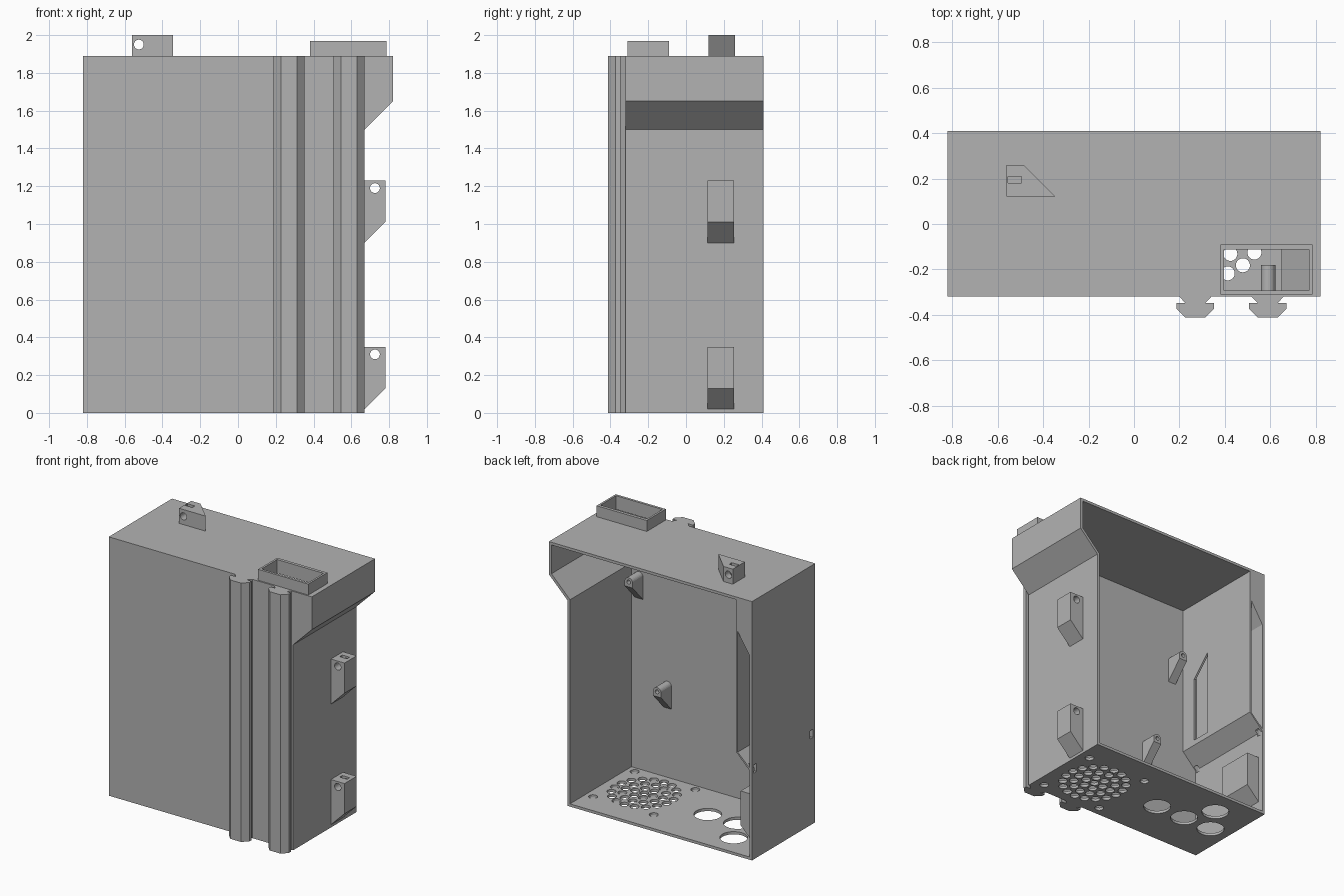
import bpy, bmesh
from math import sin, cos, pi, radians
from mathutils import Vector

if "Cube" in bpy.data.objects:
    bpy.data.objects.remove(bpy.data.objects["Cube"])

grey = bpy.data.materials.new("plain grey")
grey.use_nodes = True
colour = (0.45, 0.45, 0.45, 1)
grey.diffuse_color = colour
grey.node_tree.nodes["Principled BSDF"].inputs["Base Color"].default_value = colour

# Profile coordinates and depth mapped to x, y, z for each extrusion axis
AXES = {"x": lambda p, d: (d, p[0], p[1]),
        "y": lambda p, d: (p[0], d, p[1]),
        "z": lambda p, d: (p[0], p[1], d)}


def prism(pts, axis, a, b):
    return (pts, axis, a, b)


def rect(x0, x1, y0, y1):
    return [(x0, y0), (x1, y0), (x1, y1), (x0, y1)]


def circle(x, y, r, n=24):
    return [(x + r * cos(2 * pi * i / n), y + r * sin(2 * pi * i / n)) for i in range(n)]


def build(name, *prisms):
    bm = bmesh.new()
    for pts, axis, a, b in prisms:
        f = AXES[axis]
        low = bm.faces.new([bm.verts.new(f(p, a)) for p in pts])
        geo = bmesh.ops.extrude_face_region(bm, geom=[low])["geom"]
        move = Vector(f((0, 0), b - a))
        bmesh.ops.translate(bm, vec=move, verts=[v for v in geo if isinstance(v, bmesh.types.BMVert)])
    bmesh.ops.recalc_face_normals(bm, faces=bm.faces)
    mesh = bpy.data.meshes.new(name)
    bm.to_mesh(mesh)
    bm.free()
    mesh.materials.append(grey)
    obj = bpy.data.objects.new(name, mesh)
    bpy.context.scene.collection.objects.link(obj)
    return obj


def cut(obj, *prisms):
    cutter = build("cutter", *prisms)
    cutter.hide_render = True
    mod = obj.modifiers.new("cut", "BOOLEAN")
    mod.operation = "DIFFERENCE"
    mod.solver = "EXACT"
    mod.object = cutter
    deps = bpy.context.evaluated_depsgraph_get()
    deps.update()
    mesh = bpy.data.meshes.new_from_object(obj.evaluated_get(deps))
    obj.modifiers.clear()
    obj.data = mesh
    bpy.data.objects.remove(cutter)


# Case with a side bulge, hollow and open at the back
FRONT, BACK, TOP = -0.32, 0.41, 1.89
case = build("case", prism([(-.82, 0), (.67, 0), (.67, 1.5), (.82, 1.65), (.82, TOP), (-.82, TOP)],
                           "y", FRONT, BACK))
cut(case, prism([(-.80, .02), (.65, .02), (.65, 1.51), (.80, 1.66), (.80, 1.87),
                 (-.69, 1.87), (-.69, .76), (-.80, .65)], "y", -.30, .6))

# Pocket in the thick side wall, its window and two slits
cut(case, prism([(-.80, .67), (-.705, .76), (-.705, 1.64), (-.80, 1.49)], "y", -.29, .6))
cut(case, prism([(-.185, .8), (-.04, .8), (-.04, 1.43), (-.185, 1.28)], "x", -.74, -.6),
    *[prism(rect(y - .017, y + .017, .63, .69), "x", -.9, -.78) for y in (.375, -.276)])

# Fan grille, fan screw holes and cable holes in the floor, and the top opening
FX, FY = .345, -.01
holes = [(FX, FY, .03)]
for count, radius, start in ((6, .073, 0), (12, .145, 3), (18, .218, 8)):
    for i in range(count):
        a = radians(start + 360 * i / count)
        holes.append((FX + radius * cos(a), FY + radius * sin(a), .031))
holes += [(FX + sx * .245, FY + sy * .24, .03) for sx in (-1, 1) for sy in (-1, 1)]
holes += [(-.19, .02, .093), (-.43, .02, .093), (-.54, .22, .093), (-.665, .02, .093)]
cut(case, *[prism(circle(*h), "z", -.1, .1) for h in holes],
    prism(rect(.395, .77, -.292, -.113), "z", 1.8, 2.2))

# Collar around the top opening
collar = build("top_collar", prism(rect(.38, .785, -.31, -.09), "z", TOP - .005, 1.97))
cut(collar, prism(rect(.395, .77, -.292, -.113), "z", 1.8, 2.2))

# Two T-shaped rails down the front
half = [(.07, FRONT + .005), (.07, FRONT), (.045, -.347), (.083, -.347), (.083, -.372), (.043, -.412)]
for name, cx in (("inner_rail", .27), ("outer_rail", .588)):
    outline = [(cx + x, y) for x, y in half] + [(cx - x, y) for x, y in reversed(half)]
    build(name, prism(outline, "z", 0, TOP))

# Hook tabs on the side, with a bolt hole and a nut slot
for name, z in (("upper_side_tab", .9), ("lower_side_tab", .02)):
    tab = build(name, prism([(.665, z), (.67, z), (.78, z + .11), (.78, z + .33), (.665, z + .33)],
                            "y", .115, .255))
    cut(tab, prism(circle(.725, z + .29, .026), "y", 0, .4))
    cut(tab, prism(rect(.695, .755, z + .25, z + .4), "y", .18, .21))

# Tab on the lid
lid_tab = build("lid_tab", prism([(-.56, .12), (-.345, .12), (-.485, .26), (-.56, .26)],
                                 "z", TOP - .005, 2.0))
cut(lid_tab, prism(circle(-.525, 1.95, .026), "y", 0, .4))
cut(lid_tab, prism(rect(-.555, -.495, 1.915, 2.1), "y", .18, .21))

# Socket block low on the inner side wall
build("socket_block", prism([(-.81, .10), (-.70, .21), (-.70, .46), (-.81, .46)], "y", .10, .37))

# Board pegs: round-topped, with a sloped underside and a screw hole
for side, label in ((1, "left"), (-1, "right")):
    for level, x, z in (("upper", .59, 1.43), ("lower", .36, .69)):
        x *= side
        r = .032
        arch = [(x + r * cos(pi * i / 12), z + r * sin(pi * i / 12)) for i in range(13)]
        peg = build(f"{level}_{label}_peg", prism(arch + [(x - r, z - .17), (x + r, z - .17)],
                                                 "y", -.305, -.18))
        cut(peg, prism([(-.305, z - .17), (-.18, z - .035), (-.1, z - .035), (-.1, z - .3), (-.305, z - .3)],
                       "x", x - .1, x + .1))
        cut(peg, prism(circle(x, z, .015, 12), "y", -.28, 0))
